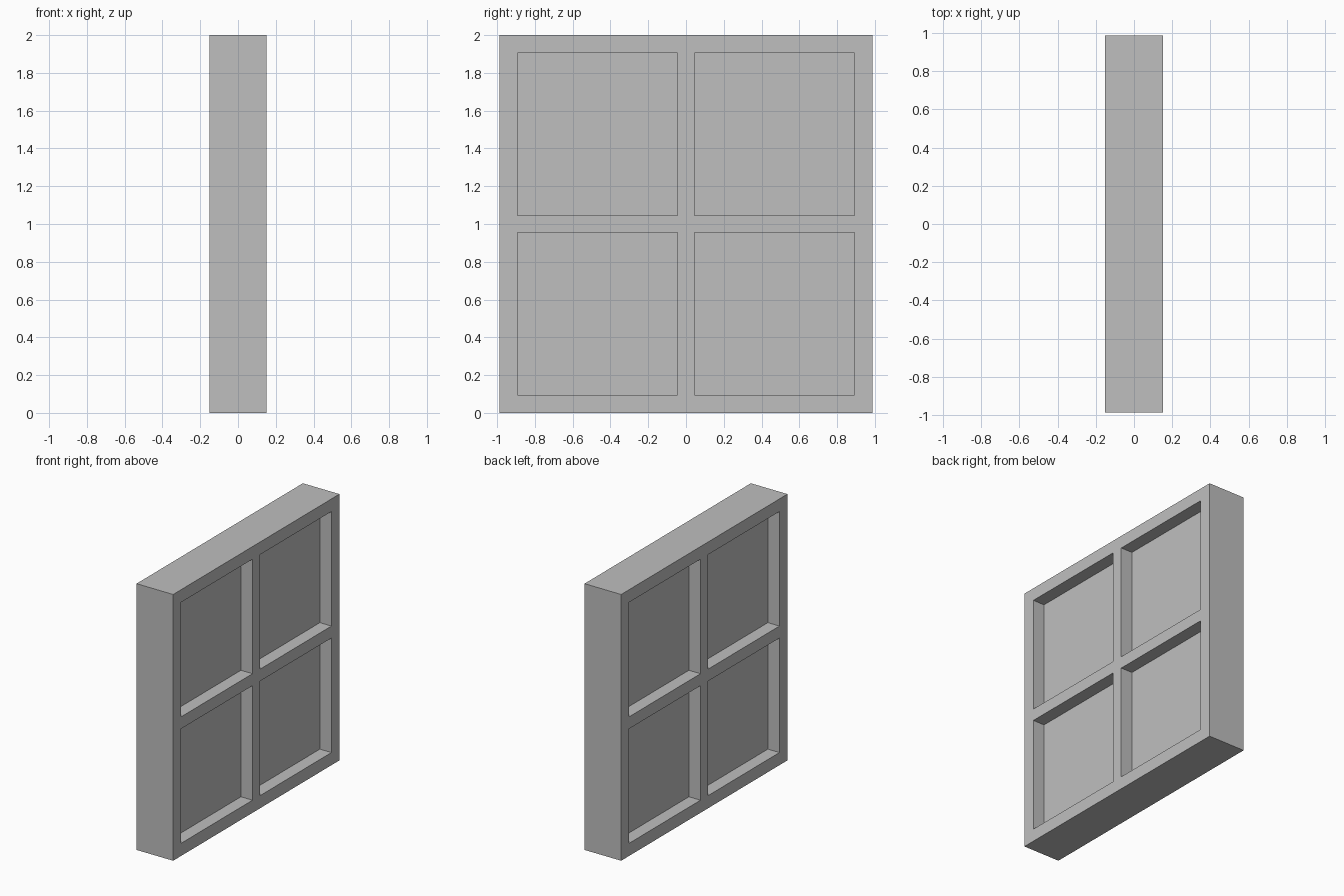
import bpy
import bmesh
from mathutils import Vector

cube = bpy.data.objects.get("Cube")
if cube:
    bpy.data.objects.remove(cube, do_unlink=True)

HALF_X, HALF_Y, HEIGHT = 0.152, 0.987, 2.0
PANE_X = 0.056             # half thickness of the recessed panes
BORDER, BAR = 0.095, 0.045  # frame width and half width of the cross bars

grey = bpy.data.materials.new("light_grey")
grey.use_nodes = True
colour = (0.52, 0.52, 0.52, 1)
grey.diffuse_color = colour
grey.node_tree.nodes["Principled BSDF"].inputs["Base Color"].default_value = colour

# Solid slab, cut along the edges of the frame and cross bars
bm = bmesh.new()
bmesh.ops.create_cube(bm, size=1)
bmesh.ops.scale(bm, vec=(2 * HALF_X, 2 * HALF_Y, HEIGHT), verts=bm.verts)
bmesh.ops.translate(bm, vec=(0, 0, HEIGHT / 2), verts=bm.verts)
for axis, half in ((Vector((0, 1, 0)), HALF_Y), (Vector((0, 0, 1)), HEIGHT / 2)):
    middle = Vector((0, 0, HEIGHT / 2))
    for offset in (BORDER - half, -BAR, BAR, half - BORDER):
        bmesh.ops.bisect_plane(bm, geom=bm.verts[:] + bm.edges[:] + bm.faces[:],
                               plane_co=middle + axis * offset, plane_no=axis)

# Four panes sunk into each broad side
def is_pane(face):
    c = face.calc_center_median()
    y, z = abs(c.y), abs(c.z - HEIGHT / 2)
    return (abs(face.normal.x) > 0.9 and BAR < y < HALF_Y - BORDER
            and BAR < z < HEIGHT / 2 - BORDER)

bm.normal_update()
for face in [f for f in bm.faces if is_pane(f)]:
    side = 1 if face.normal.x > 0 else -1
    sunk = bmesh.ops.extrude_discrete_faces(bm, faces=[face])["faces"][0]
    for v in sunk.verts:
        v.co.x = side * PANE_X

# Merge the flat faces left over from the cuts
bmesh.ops.dissolve_limit(bm, angle_limit=0.01, verts=bm.verts[:], edges=bm.edges[:])
bmesh.ops.recalc_face_normals(bm, faces=bm.faces[:])

mesh = bpy.data.meshes.new("window_panel")
bm.to_mesh(mesh)
bm.free()
mesh.materials.append(grey)
panel = bpy.data.objects.new("window_panel", mesh)
bpy.context.collection.objects.link(panel)
